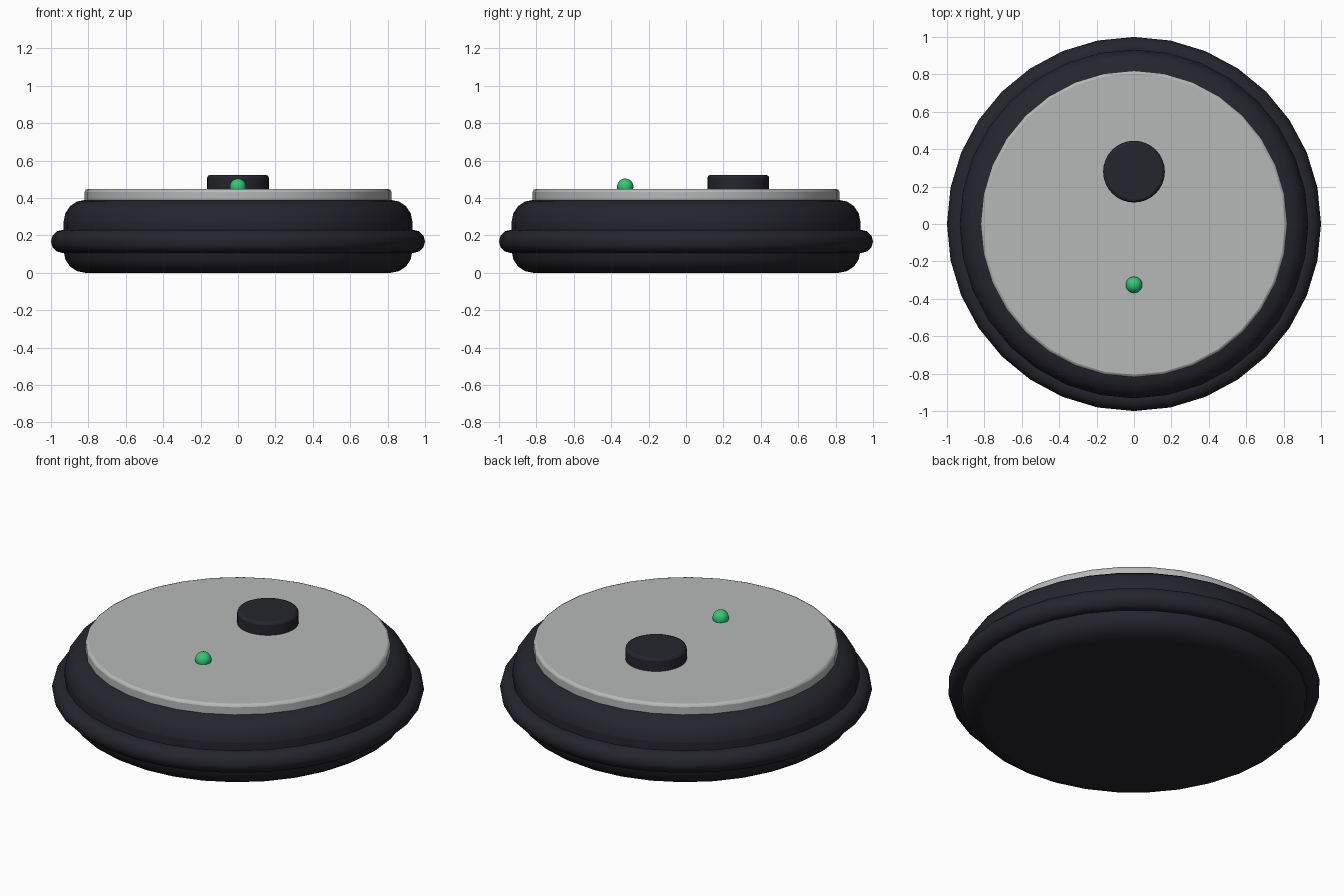
import bpy, math

if "Cube" in bpy.data.objects:
    bpy.data.objects.remove(bpy.data.objects["Cube"])

def material(name, rgb):
    m = bpy.data.materials.new(name)
    m.diffuse_color = (*rgb, 1)
    m.use_nodes = True
    m.node_tree.nodes["Principled BSDF"].inputs["Base Color"].default_value = m.diffuse_color
    return m

dark = material("dark plastic", (0.018, 0.018, 0.027))
silver = material("silver grey", (0.47, 0.48, 0.48))
green = material("green light", (0.027, 0.60, 0.165))

def finish(name, mat, angle=40):
    ob = bpy.context.object
    ob.name = name
    ob.data.materials.append(mat)
    bpy.ops.object.shade_smooth_by_angle(angle=math.radians(angle))
    return ob

def disc(name, mat, radius, z0, z1, y=0, bevel=0.015, segments=2, sides=32):
    bpy.ops.mesh.primitive_cylinder_add(vertices=sides, radius=radius, depth=z1 - z0,
                                        location=(0, y, (z0 + z1) / 2))
    ob = finish(name, mat)
    mod = ob.modifiers.new("rounded rim", 'BEVEL')
    mod.width = bevel
    mod.segments = segments
    mod.limit_method = 'ANGLE'
    mod.angle_limit = math.radians(40)
    return ob

# Main round body, lid and button
disc("body", dark, 0.932, 0, 0.39, bevel=0.115, segments=4)
disc("top_plate", silver, 0.82, 0.375, 0.448)
disc("sensor_turret", dark, 0.165, 0.42, 0.523, y=0.28)

# Bumper ring around the body
bpy.ops.mesh.primitive_torus_add(major_segments=32, minor_segments=12,
                                 major_radius=0.938, minor_radius=0.062,
                                 location=(0, 0, 0.168))
finish("bumper_ring", dark)

# Status light
bpy.ops.mesh.primitive_uv_sphere_add(segments=20, ring_count=12, radius=0.044,
                                     location=(0, -0.325, 0.46))
finish("status_light", green)
